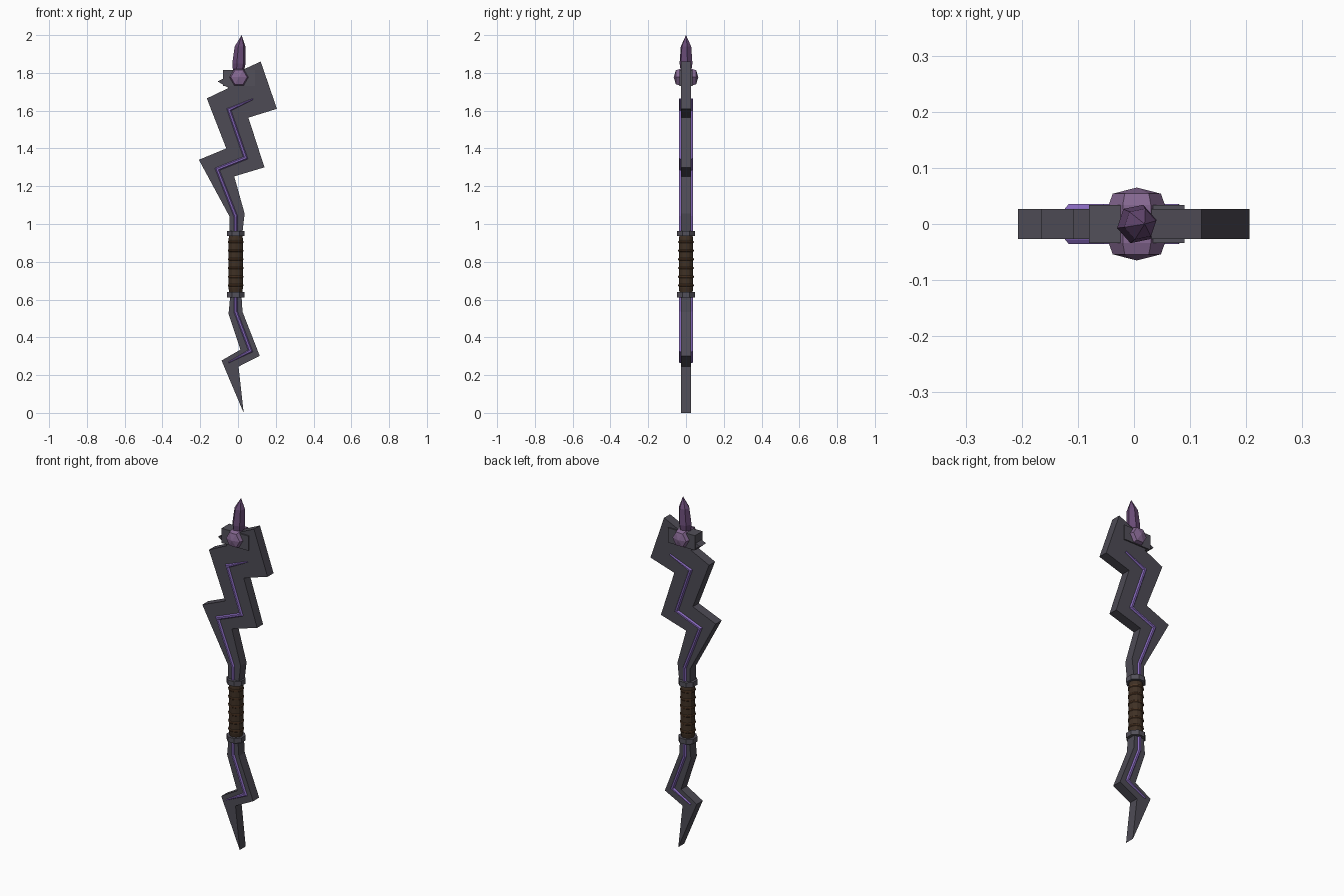
import bpy, bmesh
from math import cos, sin, pi
from mathutils import Vector, Matrix

if "Cube" in bpy.data.objects:
    bpy.data.objects.remove(bpy.data.objects["Cube"])


def material(name, rgb):
    m = bpy.data.materials.new(name)
    m.diffuse_color = (*rgb, 1)
    m.use_nodes = True
    m.node_tree.nodes["Principled BSDF"].inputs["Base Color"].default_value = m.diffuse_color
    return m


STONE = material("dark_stone", (0.075, 0.07, 0.09))
METAL = material("dark_metal", (0.085, 0.08, 0.10))
GLOW = material("violet_glow", (0.24, 0.14, 0.50))
CRYSTAL = material("purple_crystal", (0.14, 0.07, 0.18))
GEM = material("pale_gem", (0.24, 0.14, 0.29))
LEATHER = material("leather", (0.05, 0.03, 0.018))
CORD = material("cord", (0.10, 0.05, 0.025))


def finish(name, bm, mat):
    bmesh.ops.recalc_face_normals(bm, faces=bm.faces)
    me = bpy.data.meshes.new(name)
    bm.to_mesh(me)
    bm.free()
    me.materials.append(mat)
    ob = bpy.data.objects.new(name, me)
    bpy.context.collection.objects.link(ob)
    return ob


def slab(name, outline, half, mat):
    """Extrude an x-z outline symmetrically along y."""
    bm = bmesh.new()
    face = bm.faces.new([bm.verts.new((x, -half, z)) for x, z in outline])
    new = bmesh.ops.extrude_face_region(bm, geom=[face])["geom"]
    bmesh.ops.translate(bm, vec=(0, 2 * half, 0),
                        verts=[v for v in new if isinstance(v, bmesh.types.BMVert)])
    return finish(name, bm, mat)


def lathe(name, rings, sides, mat, matrix=Matrix(), turn=0.0):
    """Faceted solid from (radius, height, x offset) rings; radius 0 is a tip."""
    bm = bmesh.new()
    loops = []
    for r, h, dx in rings:
        n = sides if r else 1
        loops.append([bm.verts.new((dx + r * cos(turn + 2 * pi * i / sides),
                                    r * sin(turn + 2 * pi * i / sides), h)) for i in range(n)])
    for a, b in zip(loops, loops[1:]):
        for i in range(sides):
            j = (i + 1) % sides
            if len(a) == 1:
                bm.faces.new((a[0], b[j], b[i]))
            elif len(b) == 1:
                bm.faces.new((a[i], a[j], b[0]))
            else:
                bm.faces.new((a[i], a[j], b[j], b[i]))
    for end in (loops[0], loops[-1]):
        if len(end) > 1:
            bm.faces.new(end)
    bm.transform(matrix)
    return finish(name, bm, mat)


def vein(name, path, width):
    """Mitred raised strip with chamfered sides, on both blade faces."""
    pts = [Vector(p) for p in path]
    bm = bmesh.new()
    for side in (-1, 1):
        rows = []
        for i, p in enumerate(pts):
            d0 = (p - pts[max(i - 1, 0)]).normalized()
            d1 = (pts[min(i + 1, len(pts) - 1)] - p).normalized()
            d0, d1 = (d0 if i else d1), (d1 if i < len(pts) - 1 else d0)
            n0, n1 = Vector((-d0.y, d0.x)), Vector((-d1.y, d1.x))
            m = (n0 + n1).normalized()
            m /= max(m.dot(n0), 0.4)
            w = width * (0.3 if i == len(pts) - 1 else 1)
            row = []
            for k, y in ((-1, 0.02), (-1, 0.028), (-0.45, 0.036), (0.45, 0.036), (1, 0.028), (1, 0.02)):
                q = p + m * w * k / 2
                row.append(bm.verts.new((q.x, side * y, q.y)))
            rows.append(row)
        for a, b in zip(rows, rows[1:]):
            for i in range(6):
                j = (i + 1) % 6
                bm.faces.new((a[i], a[j], b[j], b[i]))
        bm.faces.new(rows[0])
        bm.faces.new(rows[-1])
    return finish(name, bm, GLOW)


# Zigzag blades above and below the grip
slab("upper_blade", [(-0.045, 0.94), (-0.045, 1.04), (-0.207, 1.34), (-0.062, 1.40),
                     (-0.165, 1.665), (-0.05, 1.72), (-0.108, 1.755), (0.12, 1.86),
                     (0.206, 1.61), (0.055, 1.563), (0.14, 1.30), (-0.02, 1.252),
                     (0.035, 1.055), (0.022, 0.94)], 0.027, STONE)
slab("lower_blade", [(-0.04, 0.63), (-0.05, 0.525), (0.013, 0.335), (-0.087, 0.277),
                     (0.03, 0.0), (0.003, 0.245), (0.115, 0.302), (0.024, 0.535),
                     (0.018, 0.63)], 0.027, STONE)

# Glowing veins
vein("upper_vein", [(-0.012, 0.95), (-0.012, 1.04), (-0.11, 1.29), (0.04, 1.35),
                    (-0.048, 1.605), (0.08, 1.662)], 0.02)
vein("lower_vein", [(-0.012, 0.62), (-0.012, 0.535), (0.066, 0.328), (-0.05, 0.267)], 0.02)

# Grip with cord bindings and collars
GX = -0.012
lathe("grip", [(0.033, 0.63, GX), (0.038, 0.66, GX), (0.038, 0.92, GX), (0.034, 0.945, GX)], 12, LEATHER)
for i in range(6):
    z = 0.675 + i * 0.046
    lathe(f"grip_cord_{i + 1}", [(0.036, z - 0.008, GX), (0.0415, z - 0.003, GX),
                                 (0.0415, z + 0.003, GX), (0.036, z + 0.008, GX)], 12, CORD)
for name, z in (("lower_collar", 0.625), ("upper_collar", 0.95)):
    lathe(name, [(0.051, z - 0.014, GX), (0.051, z + 0.014, GX)], 8, METAL, turn=pi / 8)

# Head block, gem set through it, and crystal spike
slab("head_block", [(-0.08, 1.73), (0.09, 1.73), (0.09, 1.814), (-0.08, 1.814)], 0.034, METAL)
lathe("gem", [(0, -0.065, 0), (0.043, -0.054, 0), (0.05, -0.034, 0),
              (0.05, 0.034, 0), (0.043, 0.054, 0), (0, 0.065, 0)], 6, GEM,
      Matrix.Translation((0.005, 0, 1.777)) @ Matrix.Rotation(pi / 2, 4, 'X'))
lathe("crystal_spike", [(0.028, 1.80, 0.002), (0.036, 1.85, 0.005),
                        (0.029, 1.94, 0.011), (0, 2.0, 0.019)], 6, CRYSTAL, turn=0.2)
